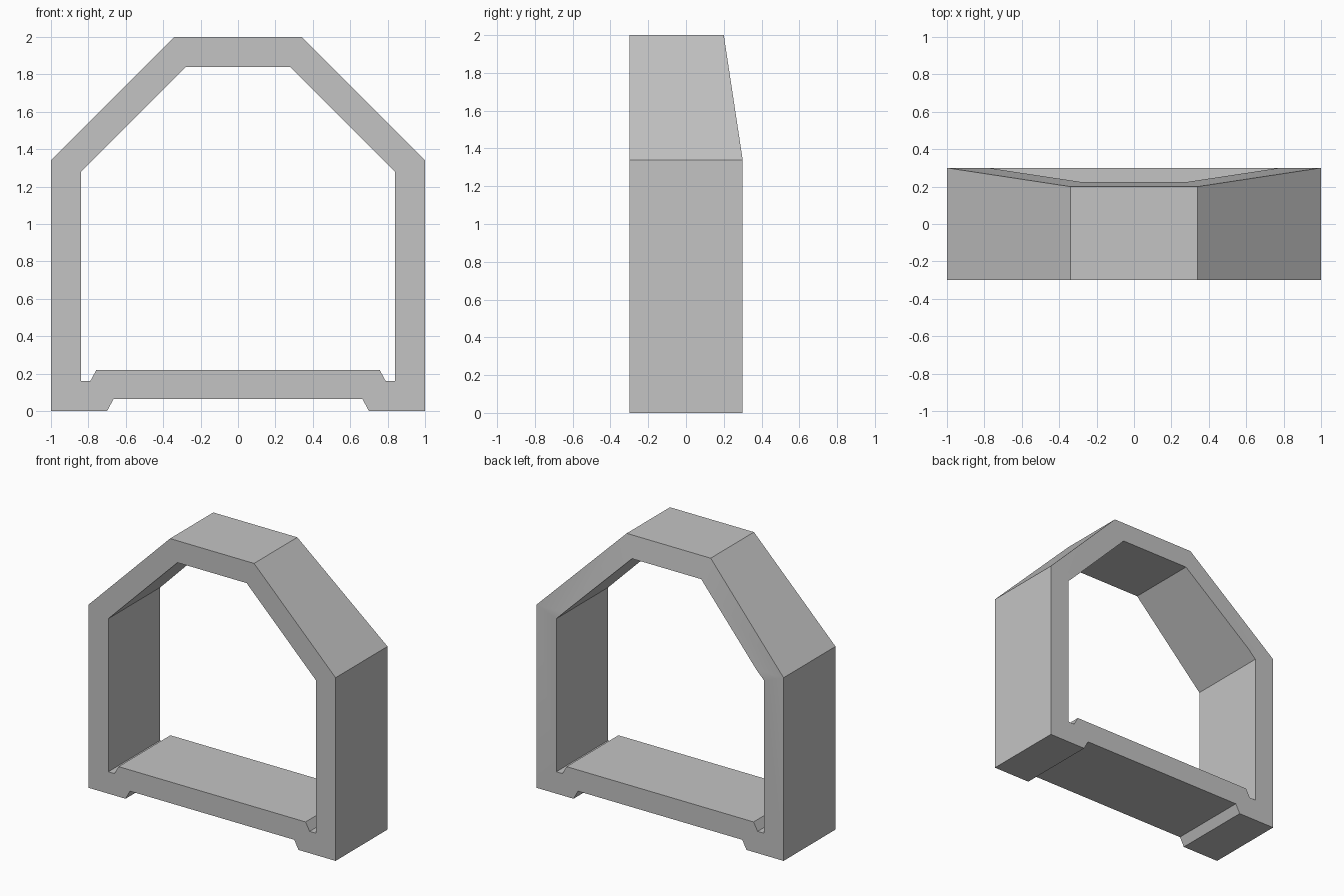
import bpy, bmesh, math

if "Cube" in bpy.data.objects:
    bpy.data.objects.remove(bpy.data.objects["Cube"], do_unlink=True)

FRONT, BACK = -0.3, 0.3
SHOULDER, TOP = 1.34, 2.0
SETBACK = 0.1

# Right half of the outer and inner outlines (x, z), from top to bottom
outer = [(0.34, TOP), (1, SHOULDER), (1, 0), (0.7, 0), (0.665, 0.065)]
inner = [(0.28, 1.84), (0.84, 1.28), (0.84, 0.16), (0.79, 0.16), (0.757, 0.22)]


def mirrored(half):
    return half + [(-x, z) for x, z in reversed(half)]


def ring(bm, profile, y):
    return [bm.verts.new((x, y, z)) for x, z in mirrored(profile)]


# Frame: four loops joined into a closed tunnel-shaped ring
bm = bmesh.new()
loops = [ring(bm, outer, FRONT), ring(bm, outer, BACK),
         ring(bm, inner, BACK), ring(bm, inner, FRONT)]
for a, b in zip(loops, loops[1:] + loops[:1]):
    n = len(a)
    for i in range(n):
        j = (i + 1) % n
        bm.faces.new((a[i], a[j], b[j], b[i]))

# Fold line at shoulder height, above which the back leans forward
bmesh.ops.bisect_plane(bm, geom=bm.verts[:] + bm.edges[:] + bm.faces[:],
                       plane_co=(0, 0, SHOULDER), plane_no=(0, 0, 1), dist=0.0001)
for v in bm.verts:
    if v.co.y > 0 and v.co.z > SHOULDER:
        v.co.y -= SETBACK * (v.co.z - SHOULDER) / (TOP - SHOULDER)
bmesh.ops.recalc_face_normals(bm, faces=bm.faces[:])

mesh = bpy.data.meshes.new("frame")
bm.to_mesh(mesh)
bm.free()
frame = bpy.data.objects.new("frame", mesh)
bpy.context.collection.objects.link(frame)

# Plain grey material
grey = bpy.data.materials.new("light_grey")
grey.use_nodes = True
colour = (0.55, 0.55, 0.55, 1)
grey.diffuse_color = colour
for node in grey.node_tree.nodes:
    if node.type == "BSDF_PRINCIPLED":
        node.inputs["Base Color"].default_value = colour
mesh.materials.append(grey)

# Smooth only the shallow fold on the back
bpy.ops.object.select_all(action="DESELECT")
frame.select_set(True)
bpy.context.view_layer.objects.active = frame
bpy.ops.object.shade_smooth_by_angle(angle=math.radians(30))
